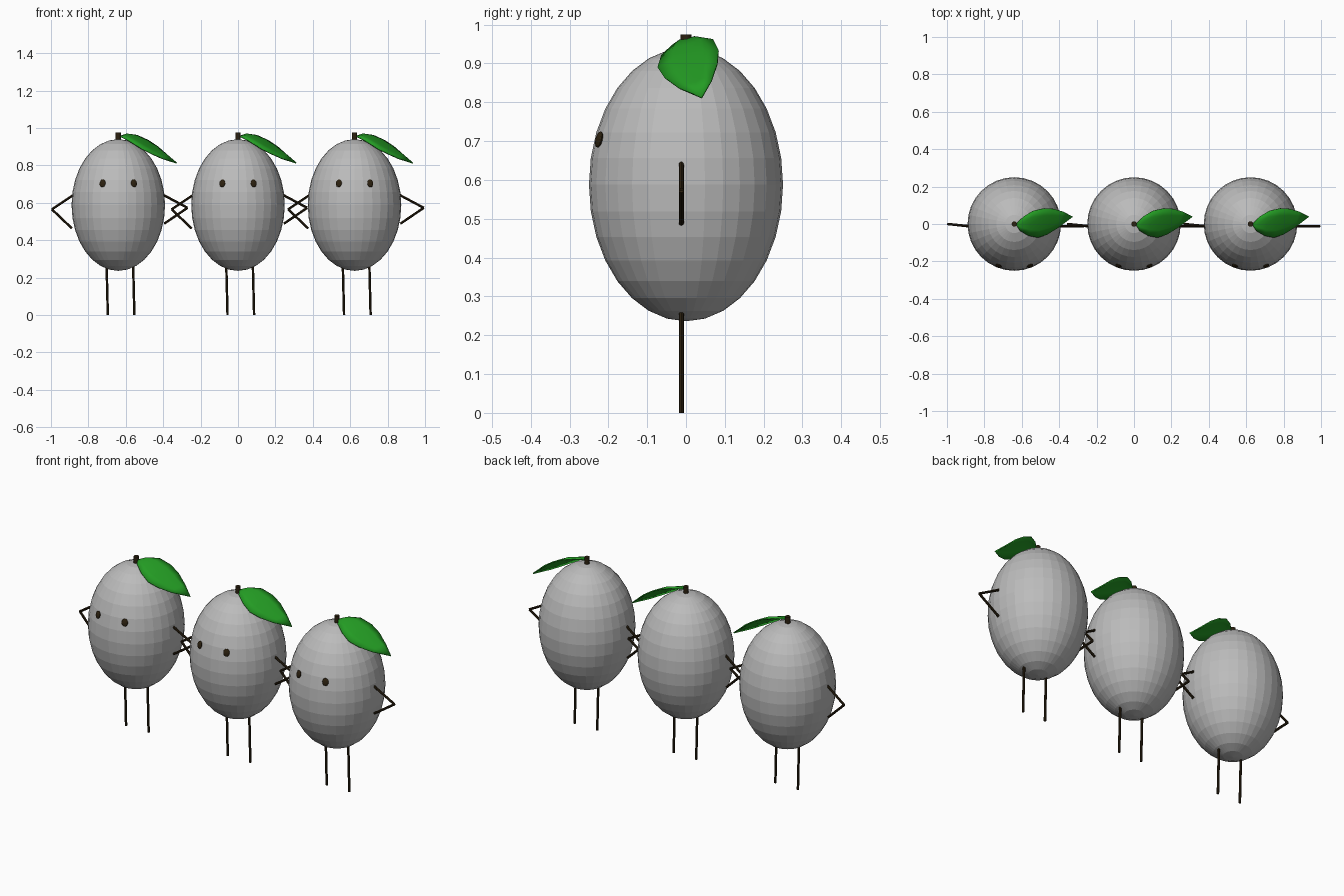
import bpy, bmesh, math
from mathutils import Vector

if "Cube" in bpy.data.objects:
    bpy.data.objects.remove(bpy.data.objects["Cube"])


def material(name, rgb):
    m = bpy.data.materials.new(name)
    m.diffuse_color = (*rgb, 1)
    m.use_nodes = True
    m.node_tree.nodes["Principled BSDF"].inputs["Base Color"].default_value = m.diffuse_color
    return m


GREY = material("grey skin", (0.5, 0.5, 0.5))
GREEN = material("leaf green", (0.017, 0.33, 0.017))
BROWN = material("dark brown", (0.025, 0.015, 0.005))


def ball(name, loc, scale, mat, seg, rings, yaw=0, pitch=0):
    bpy.ops.mesh.primitive_uv_sphere_add(segments=seg, ring_count=rings, radius=1,
                                         location=loc, rotation=(pitch, 0, yaw))
    o = bpy.context.object
    o.name = name
    o.scale = scale
    o.data.materials.append(mat)
    return o


def rod(name, a, b, r, sides=8):
    a, b = Vector(a), Vector(b)
    d = b - a
    bpy.ops.mesh.primitive_cylinder_add(vertices=sides, radius=r, depth=d.length,
                                        location=(a + b) / 2)
    o = bpy.context.object
    o.name = name
    o.rotation_euler = d.to_track_quat('Z', 'Y').to_euler()
    o.data.materials.append(BROWN)
    return o


def limb(name, pts, r=0.0065):
    for i, (a, b) in enumerate(zip(pts, pts[1:])):
        rod(f"{name}_{i}", a, b, r)


# leaf edges: raised back edge and drooping front edge, from stem to tip
BACK = [(0.05, 0.04, 0.963), (0.10, 0.07, 0.960), (0.16, 0.084, 0.933),
        (0.21, 0.081, 0.90), (0.26, 0.066, 0.856)]
FRONT = [(0.03, -0.035, 0.945), (0.075, -0.062, 0.92), (0.125, -0.072, 0.888),
         (0.175, -0.055, 0.863), (0.235, -0.018, 0.836)]


def leaf(x):
    bm = bmesh.new()
    base = bm.verts.new((0.008, 0, 0.955))
    tip = bm.verts.new((0.312, 0.04, 0.812))
    rows = []
    for p, q in zip(FRONT, BACK):
        p, q = Vector(p), Vector(q)
        row = []
        for k in range(5):
            t = k / 4
            v = p.lerp(q, t)
            v.z += 0.012 * 4 * t * (1 - t) - (0.006 if k == 2 else 0)
            row.append(bm.verts.new(v))
        rows.append(row)
    for k in range(4):
        bm.faces.new((base, rows[0][k], rows[0][k + 1]))
        for r, s in zip(rows, rows[1:]):
            bm.faces.new((r[k], s[k], s[k + 1], r[k + 1]))
        bm.faces.new((rows[-1][k], tip, rows[-1][k + 1]))
    for f in bm.faces:
        f.smooth = True
    me = bpy.data.meshes.new("leaf")
    bm.to_mesh(me)
    bm.free()
    o = bpy.data.objects.new("leaf", me)
    bpy.context.collection.objects.link(o)
    o.location.x = x
    me.materials.append(GREEN)
    s = o.modifiers.new("thickness", 'SOLIDIFY')
    s.thickness = 0.006
    s.offset = 0


for x in (-0.64, 0.0, 0.623):
    # faceted oval body and stem
    ball("body", (x, 0, 0.588), (0.25, 0.25, 0.352), GREY, 32, 16)
    rod("stem", (x, 0, 0.92), (x, 0, 0.975), 0.014, 12)
    leaf(x)
    # eyes lying on the surface
    for s in (-1, 1):
        ball("eye", (x + s * 0.084, -0.224, 0.704), (0.017, 0.008, 0.021), BROWN, 16, 8,
             s * math.radians(20), math.radians(-13))
    # bent arms, hands on hips
    limb("left_arm", [(x - 0.235, -0.012, 0.645), (x - 0.355, 0.0, 0.565), (x - 0.248, -0.012, 0.463)])
    limb("right_arm", [(x + 0.235, -0.012, 0.645), (x + 0.37, -0.012, 0.573), (x + 0.245, -0.012, 0.488)])
    # straight legs
    limb("left_leg", [(x - 0.063, -0.012, 0.28), (x - 0.056, -0.012, 0)])
    limb("right_leg", [(x + 0.079, -0.012, 0.28), (x + 0.086, -0.012, 0)])
